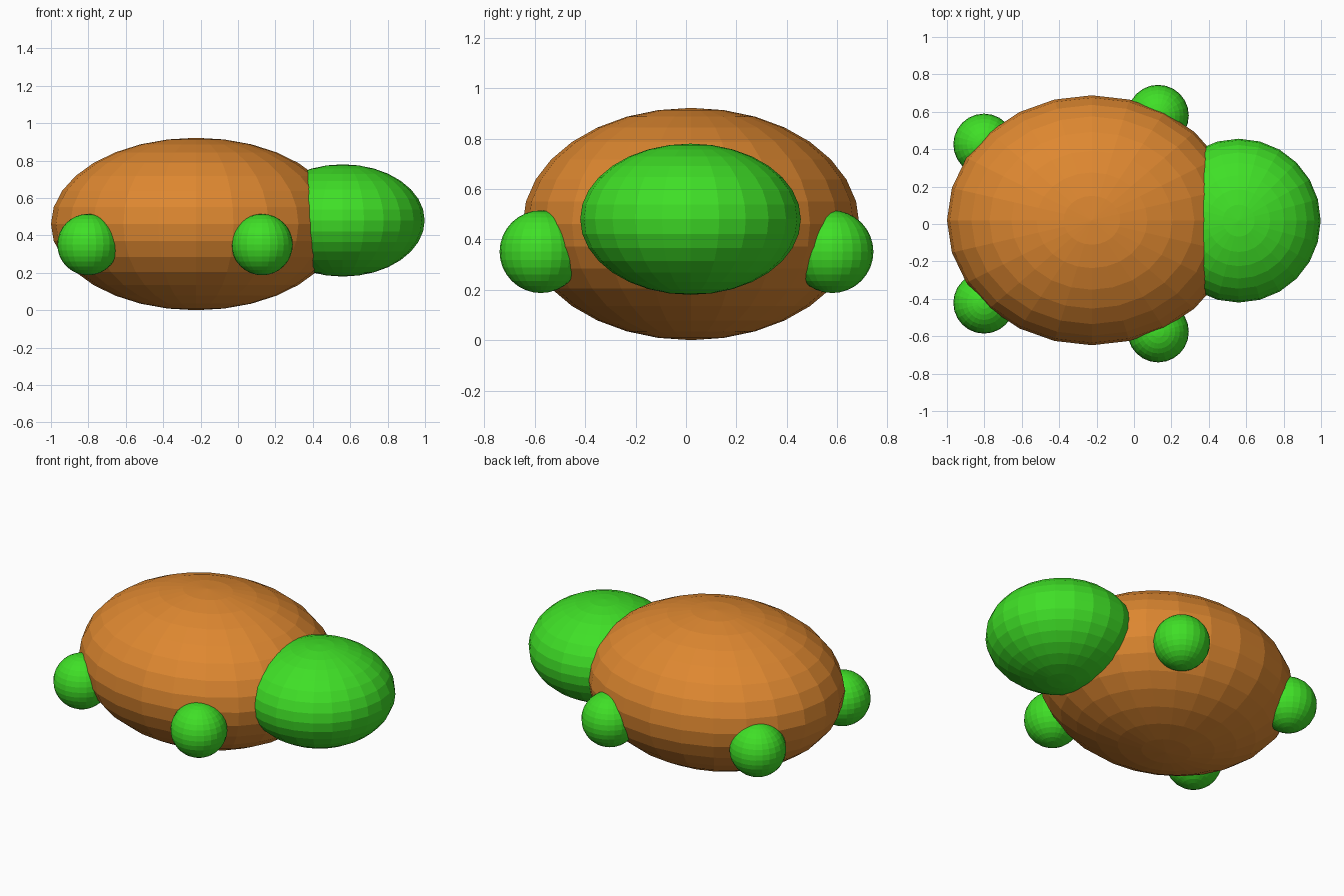
import bpy

if "Cube" in bpy.data.objects:
    bpy.data.objects.remove(bpy.data.objects["Cube"])


def material(name, color):
    m = bpy.data.materials.new(name)
    m.diffuse_color = (*color, 1.0)
    m.use_nodes = True
    m.node_tree.nodes["Principled BSDF"].inputs["Base Color"].default_value = m.diffuse_color
    return m


orange = material("orange shell", (0.73, 0.245, 0.03))
green = material("green skin", (0.05, 0.74, 0.02))


def ellipsoid(name, center, radii, mat):
    """Faceted UV sphere stretched to the given half-sizes."""
    bpy.ops.mesh.primitive_uv_sphere_add(segments=24, ring_count=16, radius=1, location=center)
    ob = bpy.context.object
    ob.name = name
    ob.scale = radii
    bpy.ops.object.transform_apply(location=False, rotation=False, scale=True)
    ob.data.materials.append(mat)
    bpy.ops.object.shade_flat()
    return ob


# Shell and head
ellipsoid("shell", (-0.225, 0.02, 0.461), (0.775, 0.668, 0.461), orange)
ellipsoid("head", (0.56, 0.018, 0.48), (0.438, 0.438, 0.30), green)

# Four round feet, mirrored left and right
for label, x, y in (("front", 0.129, 0.578), ("back", -0.802, 0.424)):
    for side, s in (("right", -1), ("left", 1)):
        ellipsoid(f"{label}_{side}_foot", (x, s * y + 0.002, 0.351), (0.164,) * 3, green)
